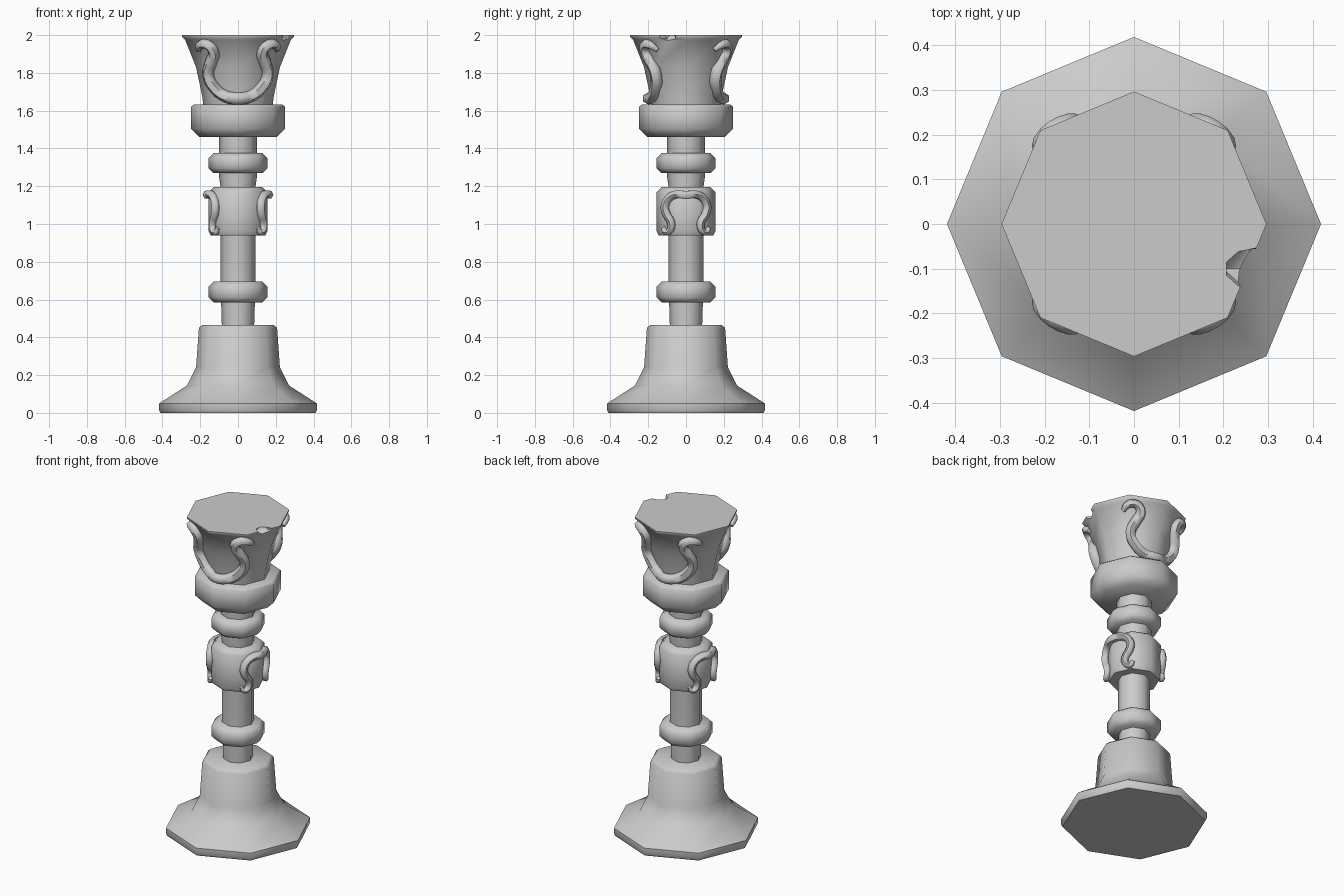
import bpy, bmesh, math
from mathutils import Vector

if "Cube" in bpy.data.objects:
    bpy.data.objects.remove(bpy.data.objects["Cube"], do_unlink=True)

stone = bpy.data.materials.new("grey_stone")
stone.use_nodes = True
GREY = (0.6, 0.6, 0.6, 1)
stone.diffuse_color = GREY
stone.node_tree.nodes["Principled BSDF"].inputs["Base Color"].default_value = GREY
SIDES = 8


def finish(ob, angle=50):
    bpy.ops.object.select_all(action='DESELECT')
    ob.select_set(True)
    bpy.context.view_layer.objects.active = ob
    bpy.ops.object.shade_smooth_by_angle(angle=math.radians(angle))


def add_mesh(name, bm):
    bmesh.ops.recalc_face_normals(bm, faces=bm.faces)
    me = bpy.data.meshes.new(name)
    bm.to_mesh(me)
    bm.free()
    me.materials.append(stone)
    ob = bpy.data.objects.new(name, me)
    bpy.context.collection.objects.link(ob)
    return ob


def turned(name, profile):
    """Octagonal solid from (radius, height) pairs, bottom to top."""
    bm = bmesh.new()
    rings = []
    for r, z in profile:
        turns = [math.tau * i / SIDES for i in range(SIDES)]
        rings.append([bm.verts.new((r * math.cos(a), r * math.sin(a), z)) for a in turns])
    for low, high in zip(rings, rings[1:]):
        for i in range(SIDES):
            j = (i + 1) % SIDES
            bm.faces.new((low[i], low[j], high[j], high[i]))
    bm.faces.new(rings[0][::-1])
    bm.faces.new(rings[-1])
    ob = add_mesh(name, bm)
    finish(ob)
    return ob


def collar(name, z0, z1, r, chamfer=0.025):
    return turned(name, [(r - chamfer, z0), (r, z0 + chamfer), (r, z1 - chamfer), (r - chamfer, z1)])


def surface_radius(profile, angle, z):
    """Distance from the axis to the octagonal side at a given angle and height."""
    r = profile[0][0] if z < profile[0][1] else profile[-1][0]
    for (r0, z0), (r1, z1) in zip(profile, profile[1:]):
        if z0 <= z <= z1 and z1 > z0:
            r = r0 + (r1 - r0) * (z - z0) / (z1 - z0)
    step = math.tau / SIDES
    return r * math.cos(step / 2) / math.cos(angle % step - step / 2)


def tendril(name, facing, half, profile, thick, lift):
    """Mirrored curling tube laid on the surface; half holds (degrees, height, taper) to the tip."""
    path = [(-d, z, t) for d, z, t in half[::-1]] + half[1 if half[0][0] == 0 else 0:]
    cu = bpy.data.curves.new(name, 'CURVE')
    cu.dimensions = '3D'
    cu.bevel_depth = thick
    cu.bevel_resolution = 1
    cu.resolution_u = 3
    cu.use_fill_caps = True
    sp = cu.splines.new('BEZIER')
    sp.bezier_points.add(len(path) - 1)
    for p, (d, z, taper) in zip(sp.bezier_points, path):
        a = math.radians(facing + d)
        r = surface_radius(profile, a, z) + lift
        p.co = Vector((r * math.cos(a), r * math.sin(a), z))
        p.radius = taper
        p.handle_left_type = p.handle_right_type = 'AUTO'
    ob = bpy.data.objects.new(name, cu)
    bpy.context.collection.objects.link(ob)
    cu.materials.append(stone)
    bpy.ops.object.select_all(action='DESELECT')
    ob.select_set(True)
    bpy.context.view_layer.objects.active = ob
    bpy.ops.object.convert(target='MESH')
    finish(bpy.context.object, 60)


# Flared foot and slim shaft
turned("foot", [(0.41, 0), (0.418, 0.015), (0.418, 0.05), (0.27, 0.145), (0.222, 0.24),
                (0.207, 0.45), (0.19, 0.465)])
turned("shaft", [(0.085, 0.44), (0.093, 0.7), (0.093, 1.2), (0.1, 1.25), (0.1, 1.5)])

# Collars and middle block
collar("lower_collar", 0.585, 0.695, 0.155)
collar("upper_collar", 1.27, 1.375, 0.155)
block_profile = [(0.145, 0.94), (0.155, 0.96), (0.155, 1.17), (0.13, 1.195)]
turned("middle_block", block_profile)
turned("cup_collar", [(0.205, 1.46), (0.25, 1.505), (0.25, 1.62), (0.235, 1.632)])

# Flared cup with a chipped rim
cup_profile = [(0.18, 1.6), (0.19, 1.68), (0.222, 1.83), (0.28, 1.975), (0.296, 1.99), (0.296, 2.0)]
cup = turned("cup", cup_profile)
bm = bmesh.new()
bmesh.ops.create_icosphere(bm, subdivisions=1, radius=1)
for v in bm.verts:
    v.co = Vector((0.275 + 0.085 * v.co.x, -0.1 + 0.055 * v.co.y, 2.0 + 0.04 * v.co.z))
chip = add_mesh("chip_cutter", bm)
chip.hide_render = True
cut = cup.modifiers.new("chip", 'BOOLEAN')
cut.object = chip
cut.solver = 'EXACT'
bpy.context.view_layer.objects.active = cup
bpy.ops.object.modifier_apply(modifier=cut.name)
bpy.data.objects.remove(chip, do_unlink=True)
finish(cup)

# Hanging tendrils on the cup, front and back
hanging = [(0, 1.665, 1), (20, 1.675, 1), (38, 1.72, 1), (45, 1.79, 1), (37, 1.86, 1),
           (31, 1.91, 0.95), (37, 1.95, 0.85), (48, 1.945, 0.7), (54, 1.92, 0.45)]
for name, facing in (("front", -90), ("back", 90)):
    tendril(name + "_cup_tendril", facing, hanging, cup_profile, 0.032, 0.012)

# Arched tendrils on the middle block, left and right
arched = [(0, 1.155, 1), (28, 1.15, 1), (43, 1.1, 1), (40, 1.05, 1), (31, 1.01, 0.95),
          (32, 0.97, 0.85), (42, 0.955, 0.75), (48, 0.98, 0.5)]
for name, facing in (("left", 0), ("right", 180)):
    tendril(name + "_block_tendril", facing, arched, block_profile, 0.023, 0.01)
